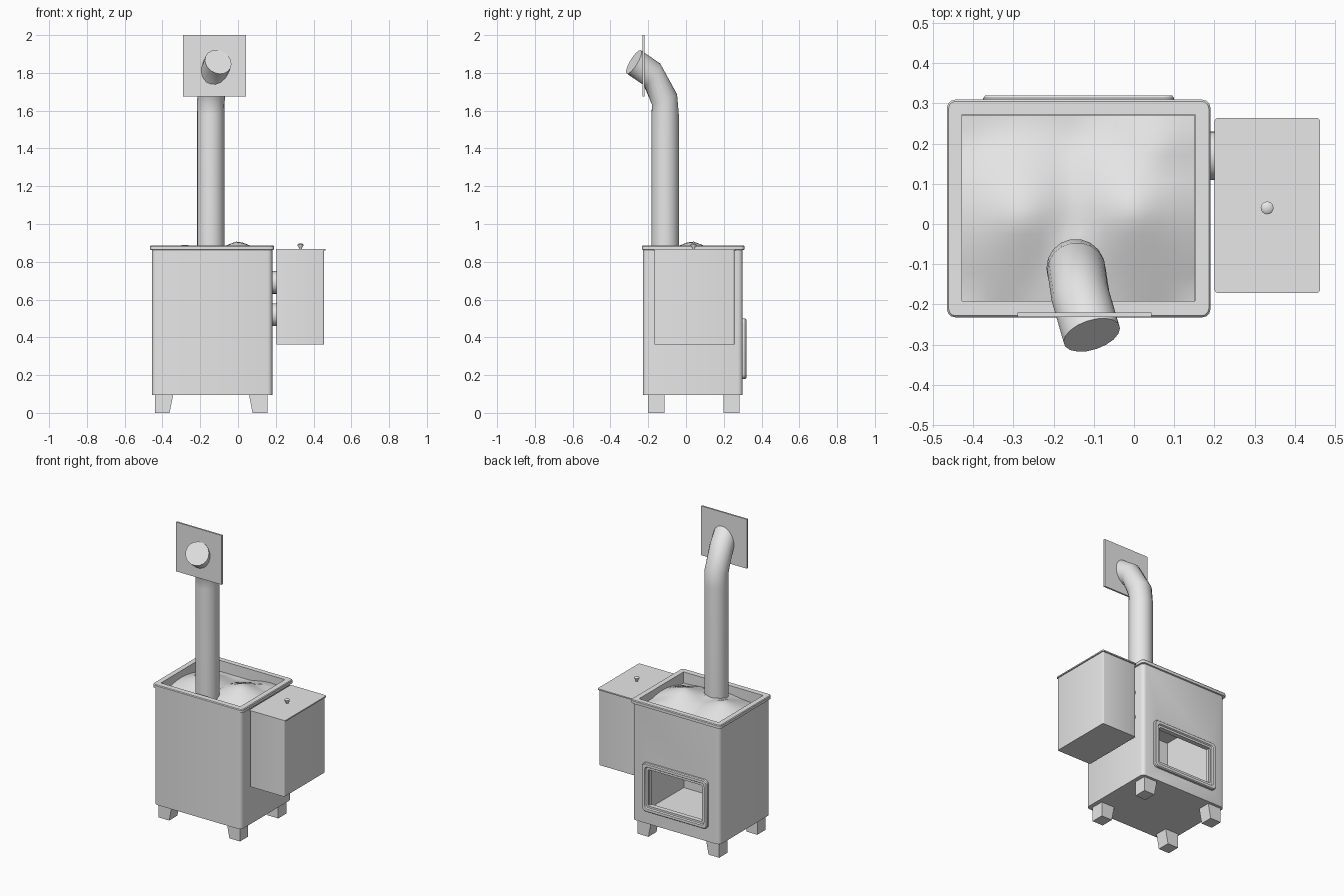
import bpy, bmesh, math
from mathutils import Vector

if "Cube" in bpy.data.objects:
    bpy.data.objects.remove(bpy.data.objects["Cube"])

grey = bpy.data.materials.new("light grey metal")
grey.diffuse_color = (0.8, 0.8, 0.8, 1)
grey.use_nodes = True
grey.node_tree.nodes["Principled BSDF"].inputs["Base Color"].default_value = grey.diffuse_color


def finish(name, bm, angle=35):
    bmesh.ops.recalc_face_normals(bm, faces=bm.faces)
    me = bpy.data.meshes.new(name)
    bm.to_mesh(me)
    bm.free()
    me.materials.append(grey)
    me.shade_smooth()
    me.set_sharp_from_angle(angle=math.radians(angle))
    ob = bpy.data.objects.new(name, me)
    bpy.context.collection.objects.link(ob)
    return ob


def rounded(x0, x1, y0, y1, r, z, seg=3):
    """Loop of points round a rectangle with rounded corners."""
    pts = []
    for k, (cx, cy) in enumerate([(x1 - r, y1 - r), (x0 + r, y1 - r),
                                  (x0 + r, y0 + r), (x1 - r, y0 + r)]):
        for i in range(seg + 1):
            a = math.pi / 2 * (k + i / seg)
            pts.append(Vector((cx + r * math.cos(a), cy + r * math.sin(a), z)))
    return pts


def loft(name, loops, caps=True, closed=False, angle=35):
    """Skin a list of equal point loops."""
    bm = bmesh.new()
    rings = [[bm.verts.new(p) for p in lp] for lp in loops]
    n = len(rings[0])
    pairs = list(zip(rings, rings[1:]))
    if closed:
        pairs.append((rings[-1], rings[0]))
    for a, b in pairs:
        for i in range(n):
            j = (i + 1) % n
            bm.faces.new((a[i], a[j], b[j], b[i]))
    if caps and not closed:
        bm.faces.new(rings[0])
        bm.faces.new(rings[-1])
    return finish(name, bm, angle)


def box(name, x0, x1, y0, y1, z0, z1):
    bm = bmesh.new()
    bmesh.ops.create_cube(bm, size=1)
    for v in bm.verts:
        v.co = ((x0 + x1) / 2 + v.co.x * (x1 - x0),
                (y0 + y1) / 2 + v.co.y * (y1 - y0),
                (z0 + z1) / 2 + v.co.z * (z1 - z0))
    return finish(name, bm)


def cut(ob, cutter):
    """Subtract cutter from ob and remove it."""
    m = ob.modifiers.new("cut", 'BOOLEAN')
    m.operation, m.solver, m.object = 'DIFFERENCE', 'EXACT', cutter
    dg = bpy.context.evaluated_depsgraph_get()
    me = bpy.data.meshes.new_from_object(ob.evaluated_get(dg))
    ob.modifiers.clear()
    ob.data = me
    me.set_sharp_from_angle(angle=math.radians(35))
    bpy.data.objects.remove(cutter)


def circle_ring(c, d, r, n=18):
    """Circle of points round centre c, facing d."""
    d = Vector(d).normalized()
    u = Vector((1, 0, 0))
    u = (u - d * u.dot(d)).normalized()
    v = d.cross(u)
    return [Vector(c) + r * (u * math.cos(2 * math.pi * i / n) +
                             v * math.sin(2 * math.pi * i / n)) for i in range(n)]


# stove body with flared rim and stone tray in one skin
B = (-0.455, 0.182, -0.228, 0.30)
R = (-0.465, 0.19, -0.232, 0.309)
I = (-0.428, 0.152, -0.192, 0.272)
body = loft("stove_body", [
    rounded(*B, 0.025, 0.095), rounded(*B, 0.025, 0.862),
    rounded(*R, 0.02, 0.864), rounded(*R, 0.02, 0.882),
    rounded(R[0] + .004, R[1] - .004, R[2] + .004, R[3] - .004, 0.018, 0.887),
    rounded(*I, 0.002, 0.887), rounded(*I, 0.002, 0.80)])
# hollow firebox and its mouth in the back wall
cut(body, box("firebox_cutter", -0.435, 0.162, -0.208, 0.28, 0.115, 0.76))
cut(body, box("mouth_cutter", -0.33, 0.055, 0.2, 0.35, 0.22, 0.46))

# raised frame round the firebox mouth (profile swept round rounded rectangle)
D = (-0.375, 0.10, 0.18, 0.50)
loops = []
for inset, rad, y in [(0, .025, .297), (0, .025, .313), (.005, .022, .319),
                      (.022, .018, .319), (.027, .014, .311),
                      (.040, .008, .311), (.040, .008, .297)]:
    lp = rounded(D[0] + inset, D[1] - inset, D[2] + inset, D[3] - inset, rad, 0)
    loops.append([Vector((p.x, y, p.y)) for p in lp])
loft("mouth_frame", loops, closed=True)

# tapered feet: outer side upright, inner side slanting
for sx, xo in ((1, -0.44), (-1, 0.155)):
    for tag, y0, y1 in (("front", -0.20, -0.115), ("back", 0.198, 0.282)):
        rings = []
        for z, w in ((0, 0.078), (0.098, 0.097)):
            xi = xo + sx * w
            rings.append([Vector(p) for p in ((xo, y0, z), (xi, y0, z),
                                              (xi, y1, z), (xo, y1, z))])
        loft(tag + ("_left_foot" if sx > 0 else "_right_foot"), rings)

# heap of stones as a peaked surface in the tray
bm = bmesh.new()
bmesh.ops.create_grid(bm, x_segments=18, y_segments=14, size=1)
peaks = [(0.0, 0.03, 0.912, 0.40), (-0.28, 0.02, 0.896, 0.36),
         (-0.14, -0.06, 0.868, 0.25), (0.05, 0.17, 0.868, 0.30)]
for v in bm.verts:
    x, y = -0.138 + v.co.x * 0.289, 0.04 + v.co.y * 0.231
    z = 0.815
    for px, py, pz, slope in peaks:
        z = max(z, pz - slope * math.hypot(x - px, y - py))
    v.co = (x, y, z)
finish("stone_heap", bm, 60)

# flue pipe bending back and slightly sideways
path = [((-0.145, -0.11, 0.80), (0, 0, 1)),
        ((-0.145, -0.11, 1.58), (0, 0, 1)),
        ((-0.143, -0.114, 1.66), (0.05, -0.38, 0.92)),
        ((-0.133, -0.18, 1.792), (0.2, -0.80, 0.57)),
        ((-0.105, -0.276, 1.858), (0.27, -0.82, 0.50))]
loft("flue_pipe", [circle_ring(c, d, 0.073) for c, d in path], angle=50)

# wall plate round the flue
box("wall_plate", -0.29, 0.043, -0.231, -0.220, 1.675, 2.0)

# water tank, lid and knob
loft("water_tank", [rounded(0.203, 0.456, -0.168, 0.256, 0.008, z)
                    for z in (0.363, 0.861)])
loft("tank_lid", [rounded(0.20, 0.463, -0.172, 0.264, 0.01, z)
                  for z in (0.860, 0.868)])
loft("lid_knob", [circle_ring((0.331, 0.04, z), (0, 0, 1), r, 16) for z, r in
                  ((0.866, .008), (0.876, .009), (0.885, .015),
                   (0.891, .016), (0.896, .010))], angle=50)

# pipes joining tank and body
for i, z in enumerate((0.52, 0.69)):
    rings = []
    for x in (0.175, 0.21):
        rings.append([Vector((x, 0.17 + 0.06 * math.cos(a * math.pi / 10),
                              z + 0.06 * math.sin(a * math.pi / 10))) for a in range(20)])
    loft(("lower" if i == 0 else "upper") + "_tank_pipe", rings)
